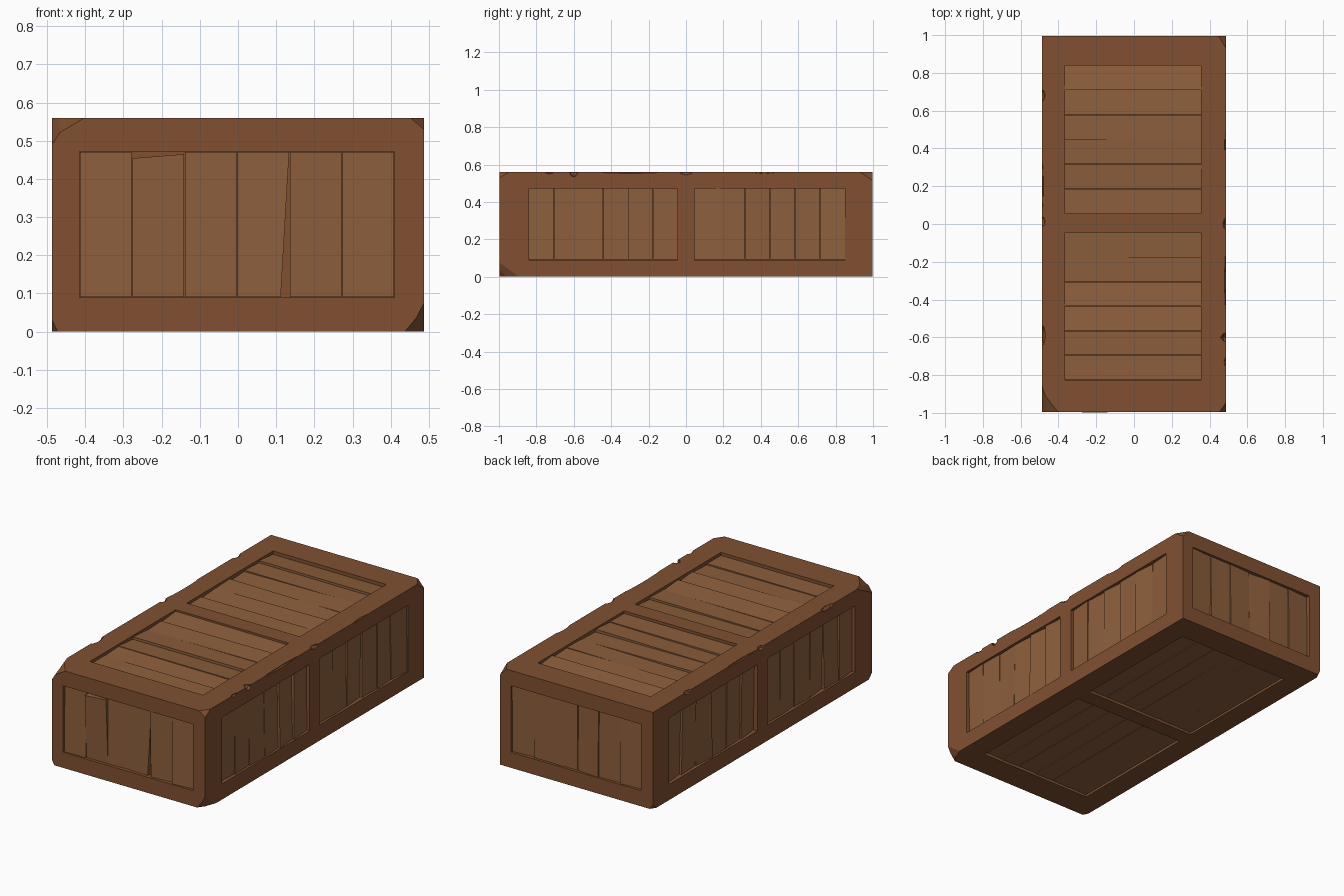
import bpy, bmesh, random
from mathutils import Vector, Matrix

if "Cube" in bpy.data.objects:
    bpy.data.objects.remove(bpy.data.objects["Cube"])

random.seed(7)
X, Y, H = 0.487, 0.996, 0.56          # half width, half length, height
AX = {'x': Vector((1, 0, 0)), 'y': Vector((0, 1, 0)), 'z': Vector((0, 0, 1))}


def material(name, col):
    m = bpy.data.materials.new(name)
    m.diffuse_color = (*col, 1)
    m.use_nodes = True
    m.node_tree.nodes["Principled BSDF"].inputs["Base Color"].default_value = m.diffuse_color
    return m


frame_mat = material("dark_wood", (0.22, 0.081, 0.031))
plank_mat = material("light_wood", (0.27, 0.115, 0.046))


def finish(bm, name, mat=None):
    bmesh.ops.recalc_face_normals(bm, faces=bm.faces)
    me = bpy.data.meshes.new(name)
    bm.to_mesh(me)
    bm.free()
    ob = bpy.data.objects.new(name, me)
    bpy.context.collection.objects.link(ob)
    if mat:
        me.materials.append(mat)
    return ob


def hexa(bm, pts):
    """Six-sided block: four inner points, then four outer points."""
    v = [bm.verts.new(p) for p in pts]
    for f in ((3, 2, 1, 0), (4, 5, 6, 7), (0, 1, 5, 4), (1, 2, 6, 5), (2, 3, 7, 6), (3, 0, 4, 7)):
        bm.faces.new([v[i] for i in f])


# Panels: name, normal axis, sign, face offset, plank-row axis, range, plank-length axis, range, tilt
PANELS = [
    ("front_planks", 'y', -1, Y, 'x', (-0.415, 0.41), 'z', (0.09, 0.472), 1),
    ("back_planks", 'y', 1, Y, 'x', (-0.41, 0.415), 'z', (0.09, 0.472), 1),
    ("top_front_planks", 'z', 1, H, 'y', (-0.825, -0.045), 'x', (-0.365, 0.355), 1),
    ("top_back_planks", 'z', 1, H, 'y', (0.055, 0.84), 'x', (-0.365, 0.355), 1),
    ("bottom_front_planks", 'z', -1, 0, 'x', (-0.36, 0.36), 'y', (-0.835, -0.045), 0.3),
    ("bottom_back_planks", 'z', -1, 0, 'x', (-0.36, 0.36), 'y', (0.05, 0.84), 0.3),
]
for s, side in ((1, "right"), (-1, "left")):
    PANELS.append((side + "_front_planks", 'x', s, X, 'y', (-0.84, -0.045), 'z', (0.09, 0.472), 1))
    PANELS.append((side + "_back_planks", 'x', s, X, 'y', (0.045, 0.85), 'z', (0.09, 0.472), 1))

# Frame body
bm = bmesh.new()
bmesh.ops.create_cube(bm, size=1, matrix=Matrix.Translation((0, 0, H / 2)) @
                      Matrix.Diagonal((2 * X, 2 * Y, H, 1)))


def chip(sx, sy, top, a, b, c):
    """Slice off a corner, a/b/c being the lengths lost along x, y, z."""
    n = Vector((sx / a, sy / b, (1 if top else -1) / c))
    p = Vector((sx * (X - a), sy * Y, H if top else 0))
    geom = bm.verts[:] + bm.edges[:] + bm.faces[:]
    r = bmesh.ops.bisect_plane(bm, geom=geom, plane_co=p, plane_no=n.normalized(), clear_outer=True)
    edges = [e for e in r['geom_cut'] if isinstance(e, bmesh.types.BMEdge)]
    bmesh.ops.contextual_create(bm, geom=edges)


# Broken corners
for c in ((-1, -1, 1, 0.085, 0.11, 0.05), (-1, -1, 1, 0.045, 0.14, 0.07),
          (1, -1, 0, 0.05, 0.07, 0.06), (1, -1, 0, 0.038, 0.1, 0.075),
          (1, -1, 1, 0.035, 0.05, 0.03), (1, 1, 1, 0.04, 0.065, 0.045),
          (-1, -1, 0, 0.015, 0.03, 0.03), (-1, 1, 0, 0.02, 0.03, 0.03)):
    chip(*c)
frame = finish(bm, "crate_frame", frame_mat)

# Cutter: panel recesses plus worn nicks along the top edges
bm = bmesh.new()
for name, n, s, off, u, ur, v, vr, tilt in PANELS:
    pts = [AX[u] * a + AX[v] * b + AX[n] * s * (off + d)
           for d in (-0.035, 0.05)
           for a, b in ((ur[0], vr[0]), (ur[1], vr[0]), (ur[1], vr[1]), (ur[0], vr[1]))]
    hexa(bm, pts)
for x, y, z, r, length in (
        (-X, 0.68, H, 0.018, 0.035), (-X, 0.012, H, 0.02, 0.03), (-X, -0.59, H, 0.02, 0.06),
        (-X, 0.2, H, 0.009, 0.15), (X, 0.42, H, 0.009, 0.07), (X, 0.0, H, 0.018, 0.04),
        (X, -0.3, H, 0.009, 0.18), (X, -0.6, H, 0.03, 0.025), (X, -0.73, H, 0.012, 0.03)):
    m = (Matrix.Translation((x, y, z)) @ Matrix.Rotation(random.uniform(0, 1), 4, 'Y')
         @ Matrix.Diagonal((r, length, r, 1)))
    bmesh.ops.create_icosphere(bm, subdivisions=1, radius=1, matrix=m)
cutter = finish(bm, "recess_cutter")
cutter.hide_render = True
mod = frame.modifiers.new("recesses", 'BOOLEAN')
mod.operation, mod.solver, mod.object = 'DIFFERENCE', 'EXACT', cutter
bpy.context.view_layer.objects.active = frame
bpy.ops.object.modifier_apply(modifier=mod.name)
bpy.data.objects.remove(cutter)

# Rows of uneven planks
for name, n, s, off, u, ur, v, vr, tilt in PANELS:
    bm = bmesh.new()
    w = (ur[1] - ur[0]) / 6
    for i in range(6):
        a0, a1 = ur[0] + i * w + 0.001, ur[0] + (i + 1) * w - 0.001
        b0, b1 = vr[0] + 0.001, vr[1] - 0.001
        roll = random.uniform(-0.007, 0.007) * tilt
        lean = random.uniform(-0.004, 0.004) * tilt
        depth = 0.014 + random.uniform(-0.002, 0.003) * tilt
        skew = slip = 0
        if name == "front_planks" and i == 1:      # loose plank leaning out
            depth, lean, slip = 0.008, -0.01, 0.012
        if name == "front_planks" and i == 3:      # plank split at its lower end
            skew = 0.022
        corners = ((a0, b0, roll + lean), (a1 - skew, b0, lean - roll),
                   (a1, b1 - slip * 0.5, -roll - lean), (a0, b1 - slip * 1.4, roll - lean))
        corners = [(a, b, -lift) for a, b, lift in corners]
        if slip:
            corners = [(a, b, 0.01 if b > 0.3 else -0.008) for a, b, _ in corners]
        inner = [AX[u] * a + AX[v] * b + AX[n] * s * (off - 0.037) for a, b, _ in corners]
        outer = [AX[u] * a + AX[v] * b + AX[n] * s * (off - depth + d) for a, b, d in corners]
        hexa(bm, inner + outer)
    finish(bm, name, plank_mat)
